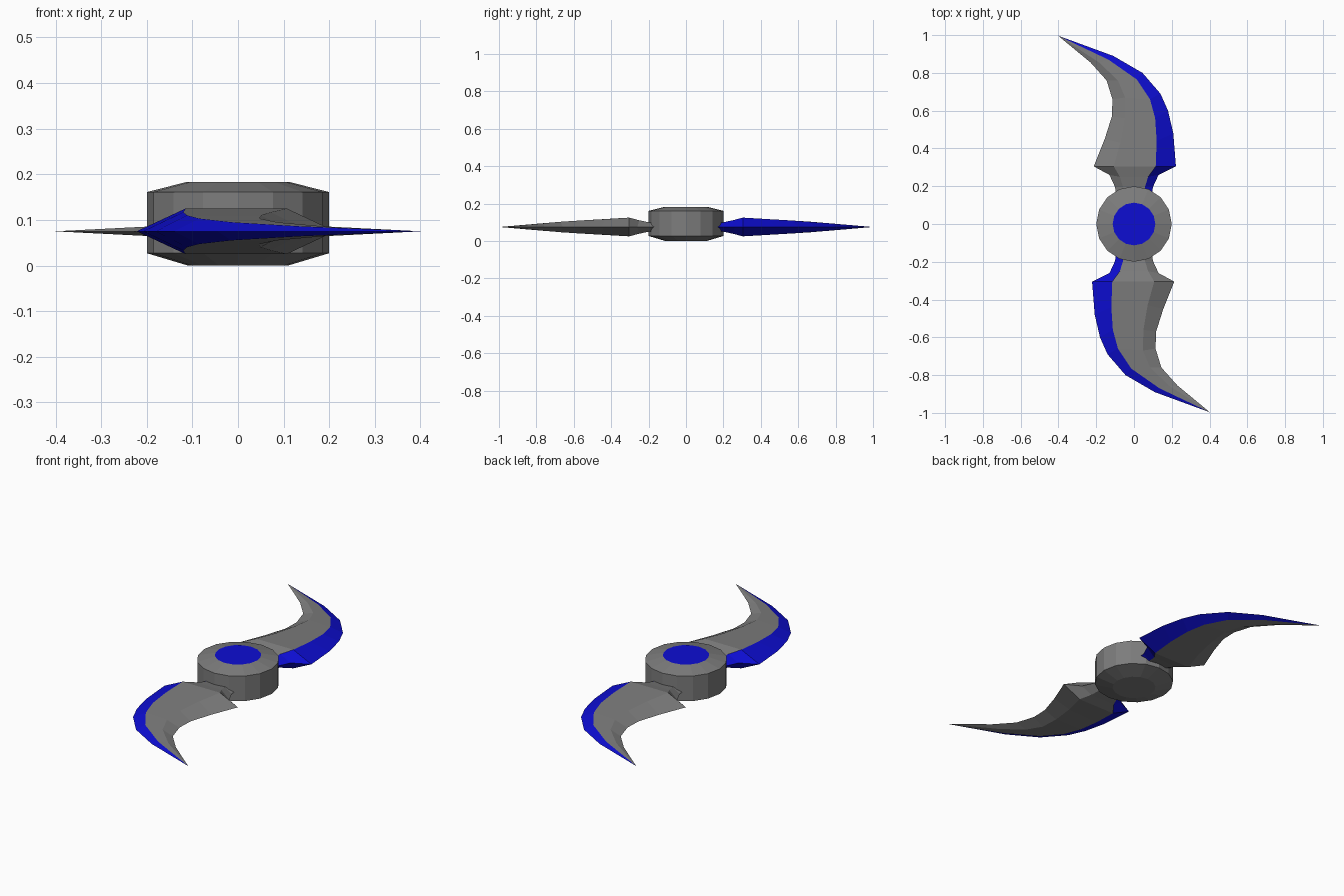
import bpy, bmesh, math

if "Cube" in bpy.data.objects:
    bpy.data.objects.remove(bpy.data.objects["Cube"])


def material(name, rgb):
    m = bpy.data.materials.new(name)
    m.diffuse_color = (*rgb, 1)
    m.use_nodes = True
    m.node_tree.nodes["Principled BSDF"].inputs["Base Color"].default_value = m.diffuse_color
    return m


GREY = material("steel grey", (0.205, 0.205, 0.205))
BLUE = material("deep blue", (0.004, 0.004, 0.65))
MID = 0.075  # height of the blade's cutting plane


def make_object(name, bm):
    bmesh.ops.recalc_face_normals(bm, faces=bm.faces)
    me = bpy.data.meshes.new(name)
    bm.to_mesh(me)
    bm.free()
    me.materials.append(GREY)
    me.materials.append(BLUE)
    ob = bpy.data.objects.new(name, me)
    bpy.context.collection.objects.link(ob)
    return ob


def skin(bm, rings):
    """Bridge successive rings; yields (face, segment number)."""
    n = len(rings[0])
    for a, b in zip(rings, rings[1:]):
        for i in range(n):
            j = (i + 1) % n
            yield bm.faces.new((a[i], a[j], b[j], b[i])), i


# Hub: 16-sided chamfered disc with a blue top cap
bm = bmesh.new()
rings = []
for r, z in ((0.11, 0), (0.2, 0.027), (0.2, 0.161), (0.113, 0.183)):
    rings.append([bm.verts.new((r * math.cos(k * math.pi / 8),
                                r * math.sin(k * math.pi / 8), z)) for k in range(16)])
list(skin(bm, rings))
bm.faces.new(rings[0])
bm.faces.new(rings[-1]).material_index = 1
make_object("hub", bm)

# Blade stations: inner edge, inner ridge, outer ridge, outer edge (x, y), half thickness
STATIONS = [
    ((-0.095, 0.15), (-0.055, 0.15), (0.055, 0.15), (0.095, 0.15), 0.022),
    ((-0.100, 0.195), (-0.058, 0.195), (0.058, 0.195), (0.100, 0.195), 0.024),
    ((-0.130, 0.26), (-0.075, 0.25), (0.075, 0.25), (0.130, 0.26), 0.036),
    ((-0.213, 0.305), (-0.107, 0.305), (0.115, 0.305), (0.222, 0.305), 0.050),
    ((-0.155, 0.45), (-0.072, 0.43), (0.120, 0.44), (0.208, 0.48), 0.042),
    ((-0.117, 0.57), (-0.050, 0.56), (0.112, 0.56), (0.180, 0.60), 0.035),
    ((-0.114, 0.66), (-0.047, 0.67), (0.085, 0.66), (0.140, 0.69), 0.028),
    ((-0.145, 0.76), (-0.085, 0.76), (0.015, 0.765), (0.045, 0.80), 0.020),
    ((-0.230, 0.855), (-0.185, 0.855), (-0.135, 0.87), (-0.110, 0.89), 0.011),
]
TIP = (-0.402, 0.997, MID)


def blade(name, s):
    """s = 1 for the +y blade, -1 for the half-turn copy."""
    bm = bmesh.new()
    rings = []
    for a, b, c, d, h in STATIONS:
        section = ((a, 0), (b, h), (c, h), (d, 0), (c, -h), (b, -h))
        rings.append([bm.verts.new((s * x, s * y, MID + dz)) for (x, y), dz in section])
    tip = bm.verts.new((s * TIP[0], s * TIP[1], TIP[2]))
    faces = list(skin(bm, rings))
    last = rings[-1]
    faces += [(bm.faces.new((last[i], last[(i + 1) % 6], tip)), i) for i in range(6)]
    bm.faces.new(rings[0])
    for f, i in faces:  # the outer bevels, above and below, are blue
        f.material_index = 1 if i in (2, 3) else 0
    make_object(name, bm)


blade("back_blade", 1)
blade("front_blade", -1)
